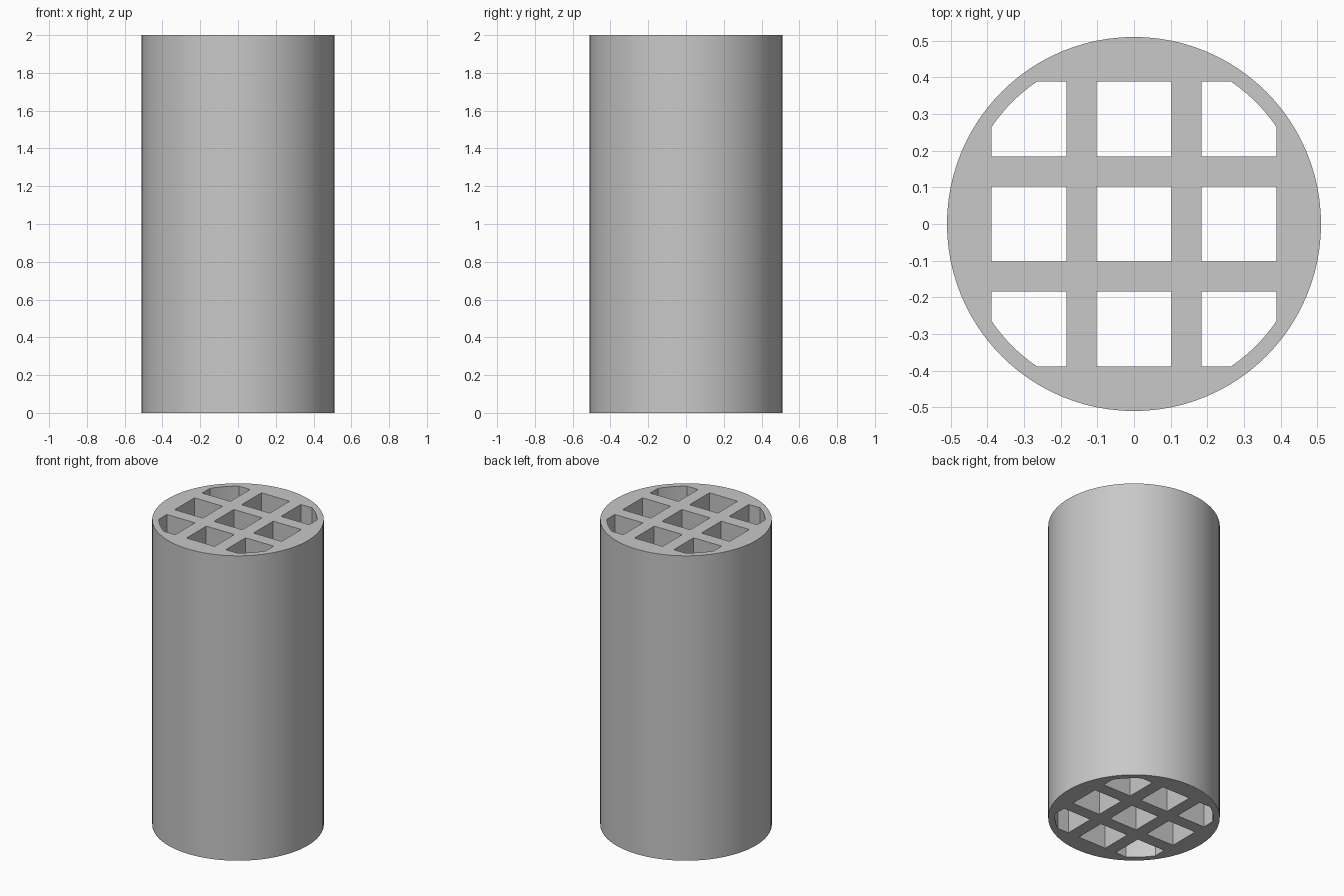
import bpy
import bmesh
import math

RADIUS, HEIGHT = 0.51, 2.0
INNER = 0.47                 # radius that trims the corner channels
SEGMENTS = 96
SPANS = [(-0.388, -0.184), (-0.102, 0.102), (0.184, 0.388)]

cube = bpy.data.objects.get("Cube")
if cube:
    bpy.data.objects.remove(cube, do_unlink=True)

grey = bpy.data.materials.new("light grey")
grey.use_nodes = True
colour = (0.58, 0.58, 0.58, 1)
grey.diffuse_color = colour
grey.node_tree.nodes["Principled BSDF"].inputs["Base Color"].default_value = colour


def channel_profile(xs, ys):
    """Rectangle, with its far corner rounded where it leaves the inner circle."""
    points = []
    for x, y in [(xs[0], ys[0]), (xs[1], ys[0]), (xs[1], ys[1]), (xs[0], ys[1])]:
        if math.hypot(x, y) <= INNER:
            points.append((x, y))
            continue
        # Arc between the two sides, run anticlockwise about the centre
        half = math.pi / 4 - math.acos(abs(x) / INNER)
        middle = math.atan2(y, x)
        steps = 8
        for i in range(steps + 1):
            angle = middle - half + 2 * half * i / steps
            points.append((INNER * math.cos(angle), INNER * math.sin(angle)))
    return points


def add_prism(bm, points, low, high):
    face = bm.faces.new([bm.verts.new((x, y, low)) for x, y in points])
    result = bmesh.ops.extrude_face_region(bm, geom=[face])
    top = [v for v in result["geom"] if isinstance(v, bmesh.types.BMVert)]
    bmesh.ops.translate(bm, verts=top, vec=(0, 0, high - low))


def make_object(name, profiles, low, high):
    bm = bmesh.new()
    for points in profiles:
        add_prism(bm, points, low, high)
    bmesh.ops.recalc_face_normals(bm, faces=bm.faces)
    mesh = bpy.data.meshes.new(name)
    bm.to_mesh(mesh)
    bm.free()
    mesh.materials.append(grey)
    obj = bpy.data.objects.new(name, mesh)
    bpy.context.collection.objects.link(obj)
    return obj


# Solid round body
circle = [(RADIUS * math.cos(math.tau * i / SEGMENTS),
           RADIUS * math.sin(math.tau * i / SEGMENTS)) for i in range(SEGMENTS)]
body = make_object("channelled_cylinder", [circle], 0, HEIGHT)

# Nine through channels, cut along the full height
cutter = make_object("channel_cutter",
                     [channel_profile(xs, ys) for xs in SPANS for ys in SPANS],
                     -0.1, HEIGHT + 0.1)
cut = body.modifiers.new("channels", "BOOLEAN")
cut.operation = "DIFFERENCE"
cut.solver = "EXACT"
cut.object = cutter

bpy.ops.object.select_all(action="DESELECT")
body.select_set(True)
bpy.context.view_layer.objects.active = body
bpy.ops.object.modifier_apply(modifier=cut.name)
bpy.data.objects.remove(cutter, do_unlink=True)

# Smooth round walls, crisp rims and channel corners
bpy.ops.object.shade_smooth_by_angle(angle=math.radians(20))
